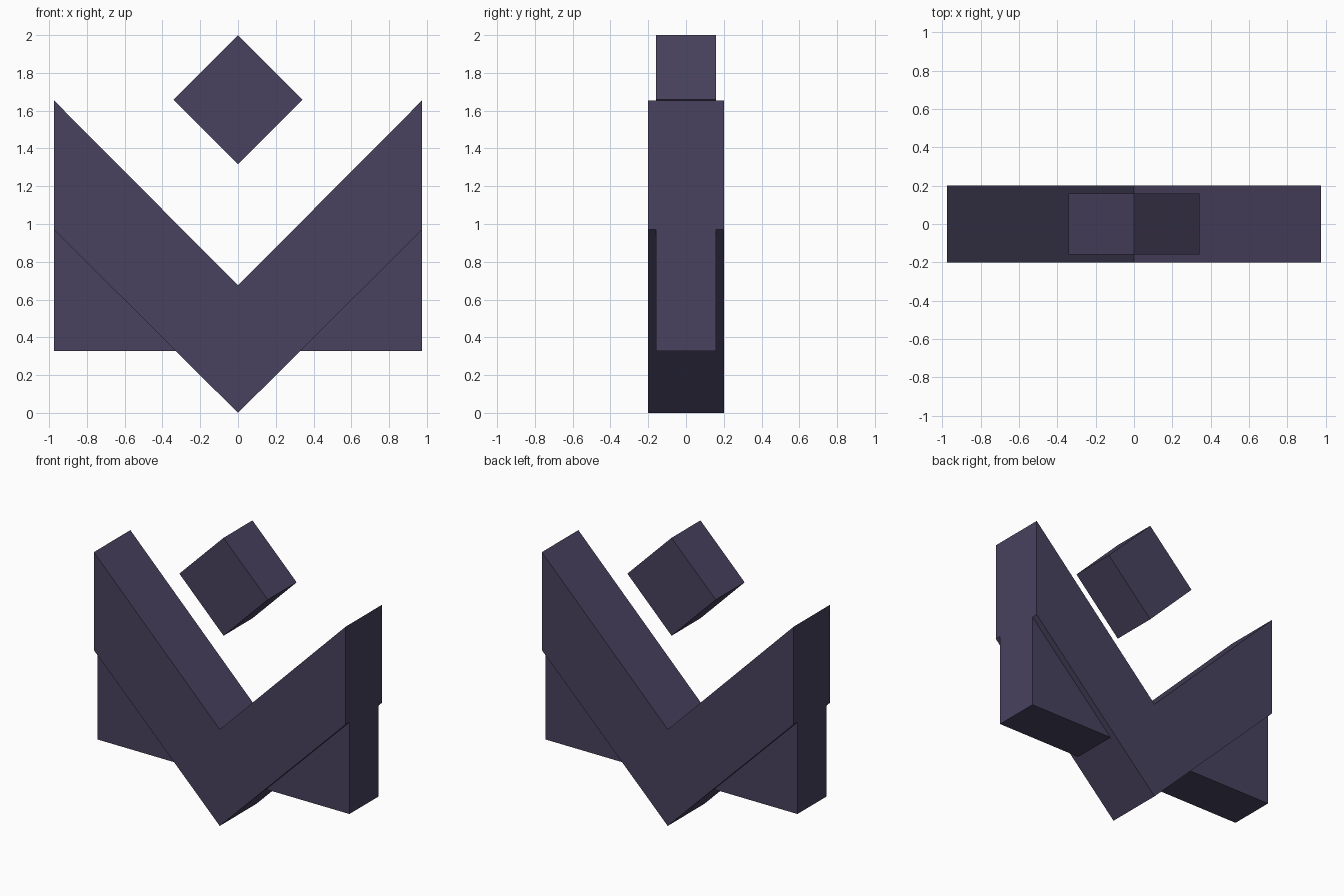
import bpy
import bmesh

if "Cube" in bpy.data.objects:
    bpy.data.objects.remove(bpy.data.objects["Cube"])

purple = bpy.data.materials.new("dark_purple")
purple.diffuse_color = (0.065, 0.054, 0.112, 1)
purple.use_nodes = True
purple.node_tree.nodes["Principled BSDF"].inputs["Base Color"].default_value = purple.diffuse_color


def prism(name, outline, half_depth):
    """Extrude an (x, z) outline along y, centred on y = 0."""
    bm = bmesh.new()
    face = bm.faces.new([bm.verts.new((x, -half_depth, z)) for x, z in outline])
    side = bmesh.ops.extrude_face_region(bm, geom=[face])["geom"]
    bmesh.ops.translate(bm, vec=(0, 2 * half_depth, 0),
                        verts=[v for v in side if isinstance(v, bmesh.types.BMVert)])
    bmesh.ops.recalc_face_normals(bm, faces=bm.faces)
    mesh = bpy.data.meshes.new(name)
    bm.to_mesh(mesh)
    bm.free()
    mesh.materials.append(purple)
    obj = bpy.data.objects.new(name, mesh)
    bpy.context.collection.objects.link(obj)
    return obj


W = 0.975  # half width

# Thick V-shaped band
prism("chevron", [(0, 0), (W, 0.97), (W, 1.655), (0, 0.675), (-W, 1.655), (-W, 0.97)], 0.202)

# Thinner corner wedges under each arm
for side, name in ((1, "right_wedge"), (-1, "left_wedge")):
    prism(name, [(side * 0.328, 0.328), (side * W, 0.328), (side * W, 0.97)], 0.16)

# Floating diamond block
prism("diamond", [(0, 1.315), (0.342, 1.658), (0, 2.0), (-0.342, 1.658)], 0.16)
